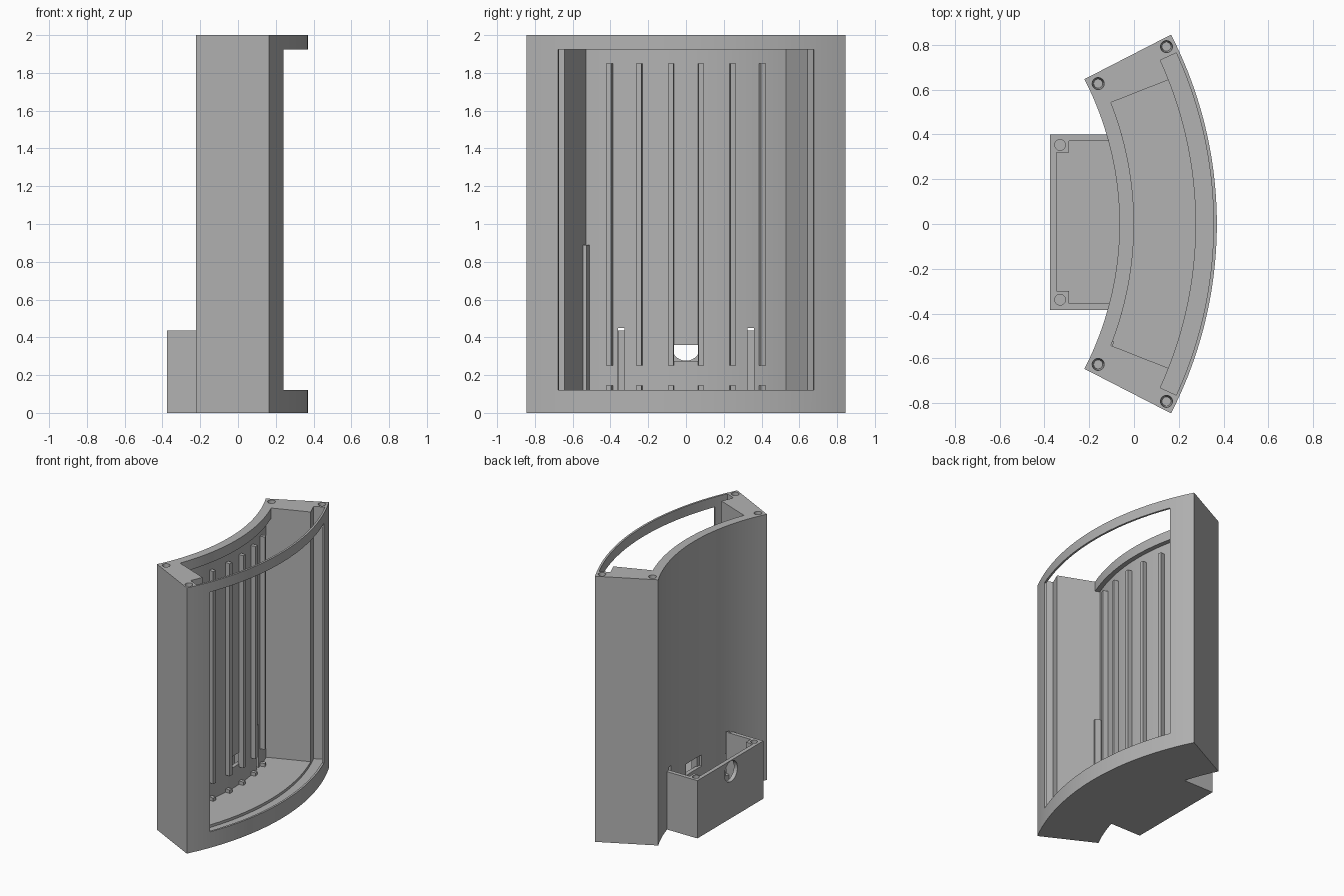
import bpy, bmesh, math
from mathutils import Matrix, Vector

cube = bpy.data.objects.get("Cube")
if cube:
    bpy.data.objects.remove(cube)

CENTRE_X = -1.48            # axis shared by all curved walls
R_BACK, R_FRONT = 1.415, 1.85
R_WALL, R_RIM = 1.445, 1.48
SPAN, OPEN, SLOT = 27.2, 21.5, 24.6   # half angles in degrees
FLOOR = 0.12

grey = bpy.data.materials.new("plain grey")
grey.use_nodes = True
grey.diffuse_color = (0.45, 0.45, 0.45, 1)
grey.node_tree.nodes["Principled BSDF"].inputs["Base Color"].default_value = (0.45, 0.45, 0.45, 1)


def make(name, bm):
    bmesh.ops.recalc_face_normals(bm, faces=bm.faces)
    mesh = bpy.data.meshes.new(name)
    bm.to_mesh(mesh)
    bm.free()
    mesh.materials.append(grey)
    obj = bpy.data.objects.new(name, mesh)
    bpy.context.collection.objects.link(obj)
    return obj


def sector(name, r0, r1, a0, a1, z0, z1, steps=48):
    """Upright curved block between two radii and two angles."""
    bm = bmesh.new()
    angles = [math.radians(a0 + (a1 - a0) * i / steps) for i in range(steps + 1)]
    ring = [(r1, a) for a in angles] + [(r0, a) for a in reversed(angles)]
    verts = [bm.verts.new((CENTRE_X + r * math.cos(a), r * math.sin(a), z0)) for r, a in ring]
    base = bm.faces.new(verts)
    top = bmesh.ops.extrude_face_region(bm, geom=[base])
    moved = [v for v in top["geom"] if isinstance(v, bmesh.types.BMVert)]
    bmesh.ops.translate(bm, verts=moved, vec=(0, 0, z1 - z0))
    return make(name, bm)


def block(name, low, high):
    low, high = Vector(low), Vector(high)
    bm = bmesh.new()
    place = Matrix.Translation((low + high) / 2) @ Matrix.Diagonal((*(high - low), 1))
    bmesh.ops.create_cube(bm, size=1, matrix=place)
    return make(name, bm)


def bore(name, centre, r_low, r_high, depth, along_x=False):
    bm = bmesh.new()
    turn = Matrix.Rotation(math.pi / 2, 4, 'Y') if along_x else Matrix()
    bmesh.ops.create_cone(bm, cap_ends=True, segments=32, radius1=r_low, radius2=r_high,
                          depth=depth, matrix=Matrix.Translation(centre) @ turn)
    return make(name, bm)


def carve(obj, cutters):
    """Subtract every cutter, then drop the cutters."""
    for cutter in cutters:
        mod = obj.modifiers.new("cut", 'BOOLEAN')
        mod.operation, mod.solver, mod.object = 'DIFFERENCE', 'EXACT', cutter
    graph = bpy.context.evaluated_depsgraph_get()
    mesh = bpy.data.meshes.new_from_object(obj.evaluated_get(graph))
    obj.modifiers.clear()
    obj.data = mesh
    for cutter in cutters:
        bpy.data.objects.remove(cutter)


# Curved housing: cavity, panel slot, window and thinned back wall
housing = sector("curved_housing", R_BACK, R_FRONT, -SPAN, SPAN, 0, 2)
cuts = [
    sector("cavity", R_RIM, 1.765, -OPEN, OPEN, FLOOR, 2.1),
    sector("panel_slot", 1.757, 1.835, -SLOT, SLOT, 0.1, 2.1),
    sector("window", 1.82, 1.95, -OPEN, OPEN, FLOOR, 1.925),
    sector("wall_recess", R_WALL, 1.55, -OPEN, OPEN, FLOOR, 1.925),
    block("cable_opening", (-0.2, -0.09, 0.275), (0.1, 0.095, 0.36)),
]
for side in (-1, 1):
    ys = sorted((side * 0.325, side * 0.36))
    cuts.append(block("wall_slit", (-0.2, ys[0], FLOOR + 0.001), (0, ys[1], 0.45)))
    for x, y in ((0.145, 0.792), (-0.16, 0.627)):
        cuts.append(bore("screw_bore", (x, side * y, 1.95), 0.02, 0.027, 0.101))
carve(housing, cuts)

# Ribs on the back wall with short stubs on the floor below
for y in (0.08, 0.25, 0.41):
    for side in (-1, 1):
        mid = math.degrees(math.asin(side * y / R_RIM))
        half = math.degrees(0.014 / R_RIM)
        for name, z0, z1 in (("wall_rib", 0.25, 1.85), ("rib_stub", 0.11, 0.145)):
            sector(name, R_WALL - 0.01, R_RIM, mid - half, mid + half, z0, z1, 2)

# Corner strip at one end of the back wall
sector("corner_strip", R_WALL - 0.01, 1.487, -OPEN - 0.1, -OPEN + 0.8, 0.11, 0.89, 2)

# Open box behind the housing, with screw bosses in its outer corners
box = block("rear_box", (-0.375, -0.385, 0), (0.05, 0.4, 0.435))
carve(box, [
    sector("curved_end", R_BACK + 0.005, 1.9, -SPAN, SPAN, -0.1, 0.6),
    block("box_inside", (-0.345, -0.30, 0.08), (0.1, 0.32, 0.5)),
    block("box_inside_wide", (-0.29, -0.355, 0.08), (0.1, 0.37, 0.5)),
    bore("cable_hole", (-0.36, 0, 0.353), 0.077, 0.077, 0.1, True),
    bore("box_screw_bore", (-0.33, 0.353, 0.4), 0.024, 0.024, 0.1),
    bore("box_screw_bore", (-0.33, -0.338, 0.4), 0.024, 0.024, 0.1),
])

# Smooth the curved walls, keep the edges sharp
bpy.ops.object.select_all(action='DESELECT')
for obj in (housing, box):
    obj.select_set(True)
bpy.context.view_layer.objects.active = housing
bpy.ops.object.shade_smooth_by_angle(angle=math.radians(20))
